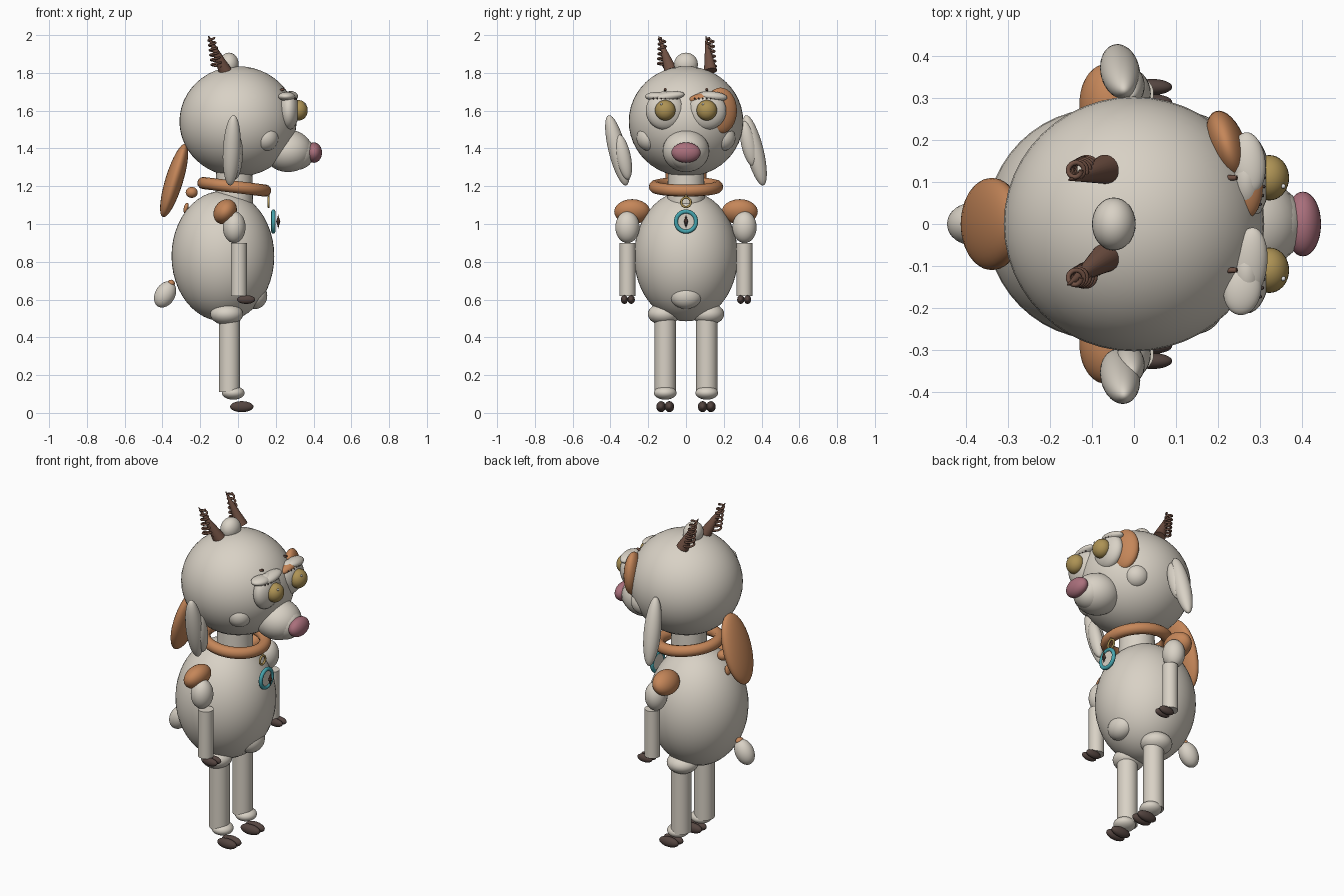
import bpy, math
from mathutils import Vector

if "Cube" in bpy.data.objects:
    bpy.data.objects.remove(bpy.data.objects["Cube"])


def material(name, rgb):
    m = bpy.data.materials.new(name)
    m.diffuse_color = (*rgb, 1)
    m.use_nodes = True
    m.node_tree.nodes["Principled BSDF"].inputs["Base Color"].default_value = m.diffuse_color
    return m


CREAM = material("cream", (0.69, 0.64, 0.56))
TAN = material("tan", (0.56, 0.24, 0.10))
BROWN = material("horn_brown", (0.16, 0.08, 0.055))
DARK = material("hoof_dark", (0.09, 0.06, 0.052))
GOLD = material("gold", (0.42, 0.29, 0.09))
PINK = material("nose_pink", (0.40, 0.16, 0.20))
TEAL = material("teal", (0.06, 0.37, 0.42))
WHITE = material("white", (0.9, 0.9, 0.9))


def finish(name, mat):
    ob = bpy.context.object
    ob.name = name
    ob.data.materials.append(mat)
    bpy.ops.object.shade_smooth_by_angle(angle=math.radians(40))
    return ob


def ball(name, mat, loc, radii, rot=(0, 0, 0), seg=32):
    bpy.ops.mesh.primitive_uv_sphere_add(segments=seg, ring_count=seg // 2, location=loc,
                                         rotation=[math.radians(a) for a in rot])
    bpy.context.object.scale = radii
    return finish(name, mat)


def cone(name, mat, a, b, r1, r2, verts=32):
    a, b = Vector(a), Vector(b)
    bpy.ops.mesh.primitive_cone_add(vertices=verts, radius1=r1, radius2=r2, depth=(b - a).length,
                                    location=(a + b) / 2,
                                    rotation=(b - a).to_track_quat('Z', 'Y').to_euler())
    return finish(name, mat)


def ring(name, mat, loc, major, minor, tilt):
    bpy.ops.mesh.primitive_torus_add(major_radius=major, minor_radius=minor, major_segments=48,
                                     minor_segments=12, location=loc,
                                     rotation=(0, math.radians(tilt), 0))
    return finish(name, mat)


def wire(name, mat, points, radius):
    cu = bpy.data.curves.new(name, 'CURVE')
    cu.dimensions = '3D'
    cu.bevel_depth = radius
    cu.bevel_resolution = 2
    cu.use_fill_caps = True
    sp = cu.splines.new('POLY')
    sp.points.add(len(points) - 1)
    for p, co in zip(sp.points, points):
        p.co = (*co, 1)
    cu.materials.append(mat)
    ob = bpy.data.objects.new(name, cu)
    bpy.context.collection.objects.link(ob)


# Body, neck, collar
ball("body", CREAM, (-0.08, 0, 0.83), (0.272, 0.275, 0.345), seg=48)
ball("belly_spot", CREAM, (0.09, 0, 0.62), (0.065, 0.085, 0.07))
cone("neck", CREAM, (-0.02, 0, 1.08), (-0.02, 0, 1.30), 0.1, 0.095)
ring("collar", TAN, (-0.02, 0, 1.197), 0.165, 0.032, 7)

# Head and muzzle
ball("head", CREAM, (0, 0, 1.543), (0.31, 0.303, 0.292), seg=48)
ball("head_tuft", CREAM, (-0.048, 0, 1.845), (0.052, 0.063, 0.062))
ball("muzzle", CREAM, (0.265, 0, 1.387), (0.13, 0.124, 0.112))
ball("muzzle_front", CREAM, (0.31, 0, 1.378), (0.095, 0.096, 0.092))
ball("nose", PINK, (0.402, 0, 1.378), (0.043, 0.077, 0.054))
wire("mouth", DARK, [(0.365 - 3 * y * y, y, 1.315 + 6 * y * y) for y in
                     [i * 0.006 for i in range(-6, 7)]], 0.003)

# Tan patches down the back, tail
ball("nape_patch", TAN, (-0.338, 0, 1.23), (0.047, 0.11, 0.203), (0, 17, 0))
ball("back_spot_upper", TAN, (-0.245, 0, 1.167), (0.032, 0.034, 0.029))
ball("back_spot_lower", TAN, (-0.275, 0, 1.085), (0.012, 0.02, 0.028), (0, 15, 0))
ball("tail", CREAM, (-0.386, 0, 0.627), (0.053, 0.05, 0.074), (0, 30, 0))
ball("tail_spot", TAN, (-0.354, 0, 0.685), (0.02, 0.025, 0.02))

for s in (-1, 1):
    side = "left" if s > 0 else "right"

    # Ears lean the same way on both sides
    ball(side + "_ear", CREAM, (-0.033, s * 0.363, 1.39), (0.047, 0.047, 0.192), (14, 3, 0))
    ball(side + "_inner_ear", CREAM, (-0.01, s * 0.332, 1.39 + s * 0.035),
         (0.035, 0.04, 0.122), (12, 3, 0))
    ball(side + "_cheek", CREAM, (0.144, s * 0.192, 1.456), (0.07, 0.07, 0.07))

    # Eyes with lids, lashes and brow pegs
    y = s * 0.11
    ball(side + "_eyeball", CREAM, (0.268, y, 1.6), (0.055, 0.103, 0.102))
    ball(side + "_iris", GOLD, (0.322, y, 1.602), (0.047, 0.054, 0.054))
    ball(side + "_eye_glint", WHITE, (0.355, y - 0.02, 1.635), (0.006,) * 3, seg=12)
    for k in range(-3, 4):
        ball(side + "_lash", DARK, (0.309 - 0.001 * k * k, y + k * 0.021, 1.664),
             (0.005, 0.004, 0.005), seg=8)
    cone(side + "_brow_peg", BROWN, (0.205, y, 1.70), (0.245, y, 1.715), 0.008, 0.006, 10)

    # Arms
    ball(side + "_shoulder_patch", TAN, (-0.068, s * 0.285, 1.065), (0.058, 0.095, 0.07), (0, 35, 0))
    ball(side + "_shoulder", CREAM, (-0.02, s * 0.31, 0.983), (0.06, 0.064, 0.084))
    cone(side + "_arm", CREAM, (0.005, s * 0.31, 0.62), (0.005, s * 0.31, 0.9), 0.042, 0.042)

    # Legs
    ball(side + "_hip", CREAM, (-0.06, s * 0.117, 0.523), (0.087, 0.085, 0.058))
    cone(side + "_leg", CREAM, (-0.045, s * 0.11, 0.11), (-0.045, s * 0.11, 0.52), 0.056, 0.056)
    ball(side + "_foot", CREAM, (-0.025, s * 0.11, 0.106), (0.06, 0.06, 0.036))

    # Split hooves
    for t in (-1, 1):
        ball(side + "_hand_hoof", DARK, (0.043, s * 0.308 + t * 0.018, 0.6), (0.048, 0.019, 0.023))
        ball(side + "_foot_hoof", DARK, (0.02, s * 0.11 + t * 0.022, 0.033), (0.062, 0.025, 0.029))

# Right lid is all cream; left lid is part tan with a tan eye patch
ball("right_lid", CREAM, (0.275, -0.095, 1.675), (0.042, 0.088, 0.026), (8, 0, -6))
ball("right_lid_outer", CREAM, (0.258, -0.155, 1.675), (0.045, 0.062, 0.024), (0, 0, -8))
ball("left_lid", CREAM, (0.273, 0.145, 1.675), (0.04, 0.074, 0.026), (-5, 0, 6))
ball("left_lid_inner", TAN, (0.272, 0.078, 1.668), (0.034, 0.068, 0.024), (12, 0, -6))
ball("left_eye_patch", TAN, (0.222, 0.183, 1.6), (0.045, 0.09, 0.122), (0, 0, 18))

# Horns wrapped in spirals
for side, base, tip in (("right", (-0.068, -0.08, 1.81), (-0.158, -0.145, 1.995)),
                        ("left", (-0.068, 0.13, 1.81), (-0.155, 0.105, 1.995))):
    cone(side + "_horn", BROWN, base, tip, 0.035, 0.002, 24)
    start = Vector((-0.112, -0.122 if side == "right" else 0.132, 1.83))
    end = Vector((-0.142, -0.128 if side == "right" else 0.128, 1.985))
    n = 132
    wire(side + "_horn_spiral", BROWN,
         [start.lerp(end, i / n) + (0.027 - 0.011 * i / n) *
          Vector((math.cos(i * math.tau / 22), math.sin(i * math.tau / 22), 0))
          for i in range(n + 1)], 0.006)

# Compass pendant
ring("pendant_link", GOLD, (0.162, 0, 1.115), 0.025, 0.006, 90)
wire("pendant_strap", GOLD, [(0.158, 0, 1.17), (0.162, 0, 1.14)], 0.006)
ring("compass_rim", TEAL, (0.187, 0, 1.013), 0.053, 0.011, 90)
cone("compass_face", CREAM, (0.18, 0, 1.013), (0.19, 0, 1.013), 0.05, 0.05)
cone("needle_north", BROWN, (0.213, 0, 1.013), (0.213, 0, 1.05), 0.011, 0, 8)
cone("needle_south", DARK, (0.213, 0, 1.013), (0.213, 0, 0.976), 0.011, 0, 8)
